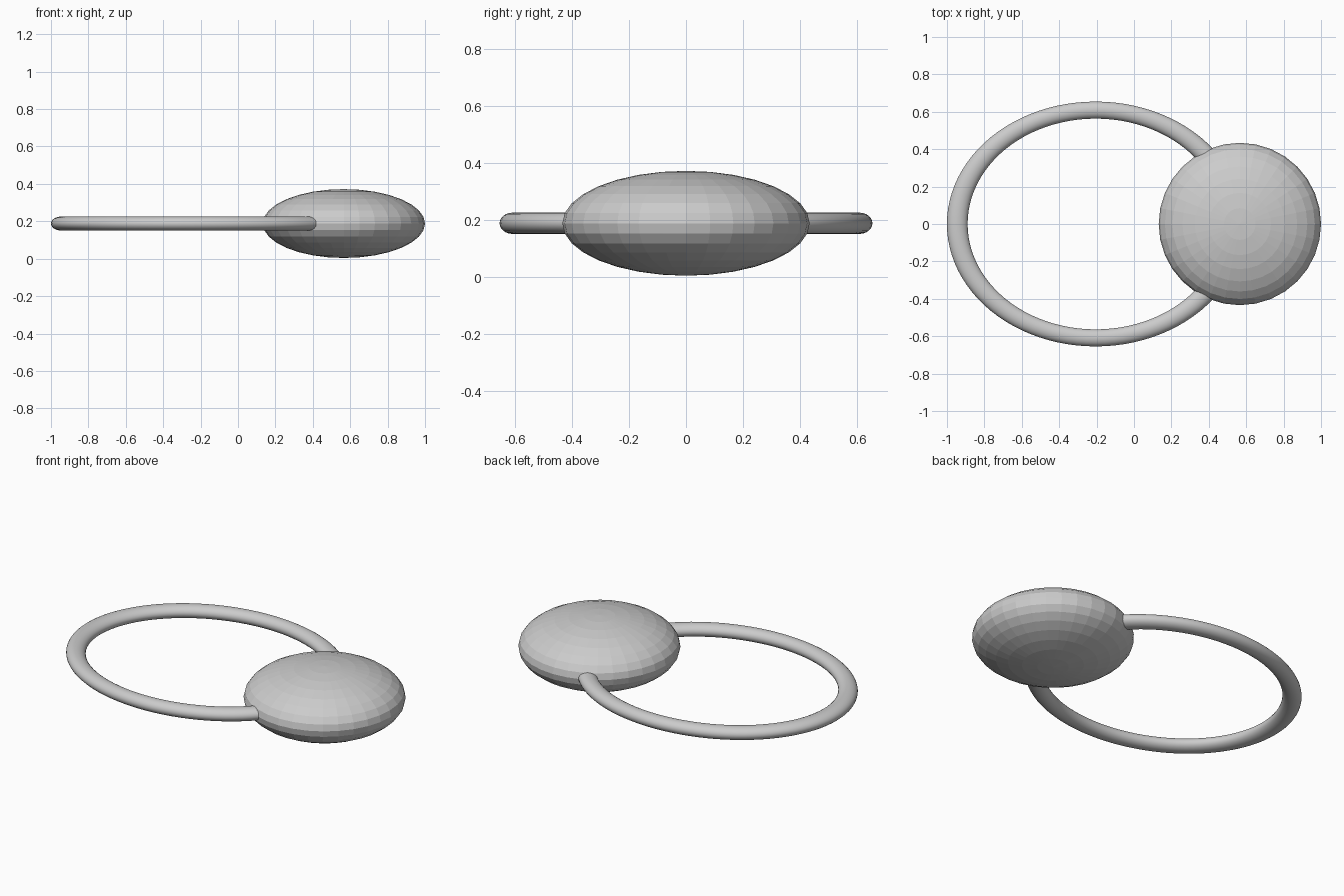
import bpy

if "Cube" in bpy.data.objects:
    bpy.data.objects.remove(bpy.data.objects["Cube"])

# Oval ring: circular torus stretched along x and flattened in z
bpy.ops.mesh.primitive_torus_add(major_segments=96, minor_segments=24,
                                 major_radius=0.609, minor_radius=0.0455,
                                 location=(-0.205, 0, 0.188))
ring = bpy.context.object
ring.name = "oval_ring"
ring.scale = (1.215, 1, 0.82)
bpy.ops.object.transform_apply(location=False, rotation=False, scale=True)
bpy.ops.object.shade_smooth()

# Faceted flattened ball covering the right end of the ring
bpy.ops.mesh.primitive_uv_sphere_add(segments=32, ring_count=16, radius=1,
                                     location=(0.566, 0, 0.188))
ball = bpy.context.object
ball.name = "flattened_ball"
ball.scale = (0.434, 0.434, 0.184)
bpy.ops.object.transform_apply(location=False, rotation=False, scale=True)
bpy.ops.object.shade_flat()
